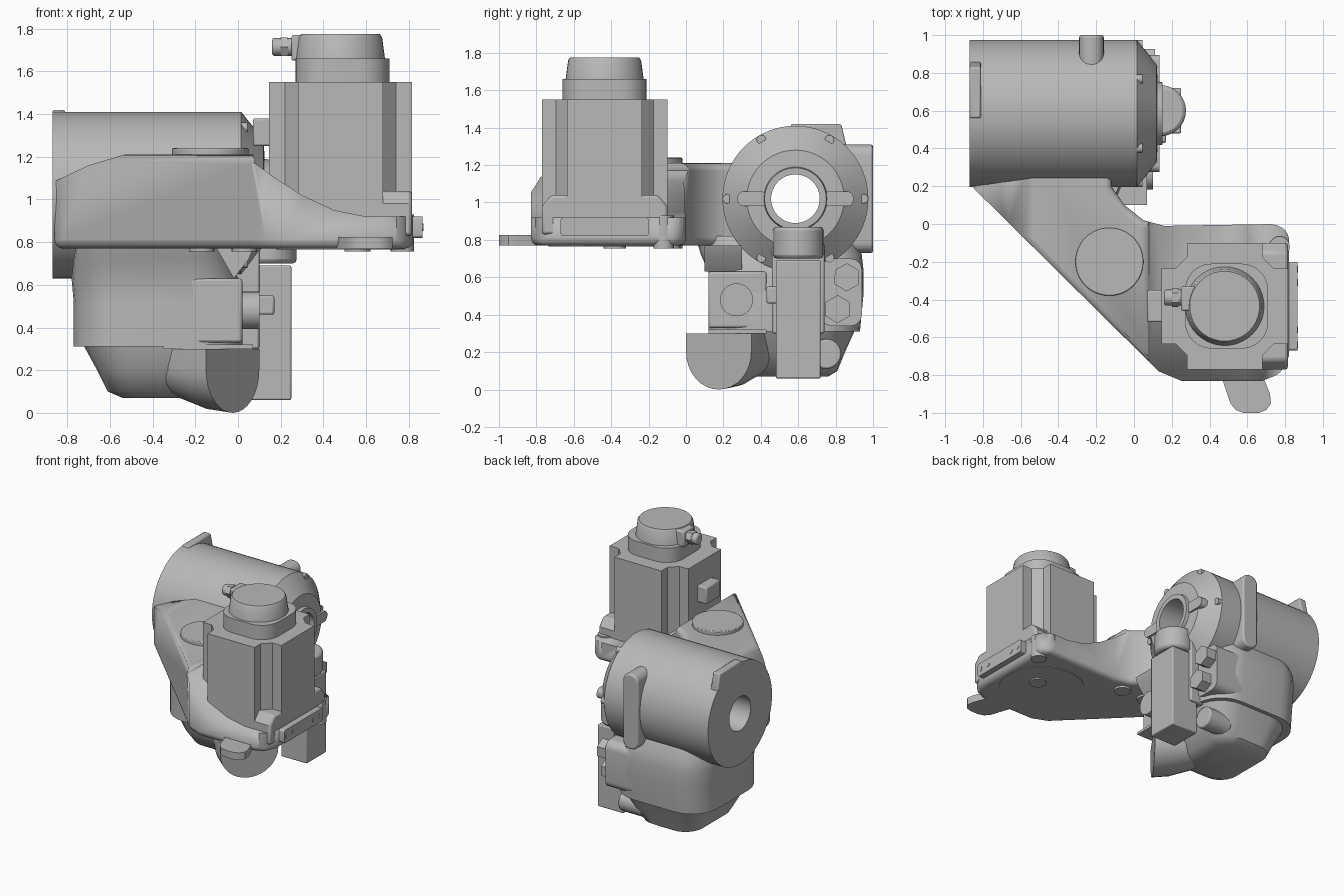
import bpy, bmesh, math
from mathutils import Vector, Matrix

if "Cube" in bpy.data.objects:
    bpy.data.objects.remove(bpy.data.objects["Cube"])

grey = bpy.data.materials.new("cast_grey")
grey.use_nodes = True
colour = (0.48, 0.48, 0.48, 1)
grey.diffuse_color = colour
grey.node_tree.nodes["Principled BSDF"].inputs["Base Color"].default_value = colour


def finish(name, bm, bevel=0, segments=2):
    bmesh.ops.recalc_face_normals(bm, faces=bm.faces)
    mesh = bpy.data.meshes.new(name)
    bm.to_mesh(mesh)
    bm.free()
    ob = bpy.data.objects.new(name, mesh)
    bpy.context.collection.objects.link(ob)
    mesh.materials.append(grey)
    if bevel:
        mod = ob.modifiers.new("bevel", "BEVEL")
        mod.width, mod.segments = bevel, segments
        mod.limit_method, mod.angle_limit = "ANGLE", math.radians(40)
    bpy.ops.object.select_all(action="DESELECT")
    ob.select_set(True)
    bpy.context.view_layer.objects.active = ob
    bpy.ops.object.shade_smooth_by_angle(angle=math.radians(35))
    return ob


def place(axis, a, b, depth):
    return Vector({"x": (depth, a, b), "y": (a, depth, b), "z": (a, b, depth)}[axis])


def loft(name, rings, bevel=0, segments=2):
    bm = bmesh.new()
    loops = [[bm.verts.new(p) for p in ring] for ring in rings]
    n = len(loops[0])
    for low, high in zip(loops, loops[1:]):
        for i in range(n):
            j = (i + 1) % n
            bm.faces.new((low[i], low[j], high[j], high[i]))
    bm.faces.new(loops[0])
    bm.faces.new(loops[-1])
    return finish(name, bm, bevel, segments)


def prism(name, pts, axis, lo, hi, bevel=0, segments=2):
    return loft(name, [[place(axis, a, b, d) for a, b in pts] for d in (lo, hi)], bevel, segments)


def box(name, x, y, z, bevel=0.01):
    return prism(name, [(x[0], y[0]), (x[1], y[0]), (x[1], y[1]), (x[0], y[1])], "z", *z, bevel)


def circle(a, b, r, n=32, turn=0):
    angles = [math.tau * i / n + turn for i in range(n)]
    return [(a + r * math.cos(t), b + r * math.sin(t)) for t in angles]


def cyl(name, axis, a, b, r, lo, hi, n=32, bevel=0):
    return prism(name, circle(a, b, r, n), axis, lo, hi, bevel)


def rounded(x0, x1, y0, y1, r, steps=6):
    corners = [(x1 - r, y1 - r), (x0 + r, y1 - r), (x0 + r, y0 + r), (x1 - r, y0 + r)]
    return [(cx + r * math.cos(t), cy + r * math.sin(t))
            for k, (cx, cy) in enumerate(corners)
            for t in [(k + s / steps) * math.pi / 2 for s in range(steps + 1)]]


def stack(name, layers):
    return loft(name, [[(x, y, z) for x, y in rounded(*rect)] for z, *rect in layers])


HY, HZ = 0.585, 1.02   # joint axis
MX, MY = 0.48, -0.435  # upright motor axis

# Hollow joint housing with tapered end cover and hub, turned round the x axis
profile = [(-0.87, 0.13), (-0.87, 0.39), (0.015, 0.39), (0.1, 0.285), (0.12, 0.26),
           (0.125, 0.17), (0.15, 0.165), (0.15, 0.13)]
bm = bmesh.new()
spin = [[bm.verts.new((x, HY + r * math.cos(math.tau * i / 64), HZ + r * math.sin(math.tau * i / 64)))
         for x, r in profile] for i in range(64)]
for i, ring in enumerate(spin):
    after = spin[(i + 1) % 64]
    for k in range(len(profile)):
        m = (k + 1) % len(profile)
        bm.faces.new((ring[k], ring[m], after[m], after[k]))
finish("joint_housing", bm)
for i in range(6):
    t = math.tau * i / 6
    cyl("cover_bolt", "x", HY + 0.365 * math.cos(t), HZ + 0.365 * math.sin(t), 0.025, -0.03, 0.045, 12)
for side in (-1, 1):
    a, b = sorted((HY + side * 0.15, HY + side * 0.31))
    prism("hub_ear", rounded(a, b, HZ - 0.04, HZ + 0.04, 0.035), "x", 0.05, 0.135)
prism("flange_pad", [(0.56, 1.2), (0.56, 1.42), (0.83, 1.42), (0.87, 1.25), (0.85, 1.15)], "x", -0.87, -0.81, 0.01)
prism("rear_rib", rounded(-0.29, -0.16, 0.73, 1.31, 0.06), "y", 0.8, 1.0, 0.012)

# Diagonal arm: rounded plan shape trimmed by a sloping front profile
plan = [(-0.86, 0.4), (-0.86, 0.2), (0.06, -0.71), (0.13, -0.78), (0.25, -0.83), (0.68, -0.83),
        (0.78, -0.79), (0.82, -0.7), (0.82, -0.05), (0.76, 0), (0.16, -0.01), (0.05, 0.02),
        (-0.05, 0.1), (-0.12, 0.2), (-0.12, 0.4)]
arm = prism("arm", plan, "z", 0.77, 1.21, 0.1, 5)
slope = [(-1, 0.7), (-1, 1.05), (-0.87, 1.08), (-0.7, 1.16), (-0.5, 1.22), (0.07, 1.22), (0.08, 1.17),
         (0.16, 1.11), (0.3, 1.02), (0.45, 0.95), (0.6, 0.92), (1, 0.92), (1, 0.7)]
trim = prism("arm_trim", slope, "y", -1.2, 1)
trim.hide_render = True
trim.hide_set(True)
cut = arm.modifiers.new("trim", "BOOLEAN")
cut.operation, cut.object, cut.solver = "INTERSECT", trim, "EXACT"
arm.modifiers.move(len(arm.modifiers) - 1, 1)
cyl("arm_cap", "z", -0.13, -0.2, 0.18, 1.15, 1.24, 48, 0.006)
prism("arm_gusset", [(-0.1, 0.77), (0.07, 0.77), (0.05, 0.72), (-0.02, 0.63)], "y", 0.1, 0.3)

# Motor seat: chamfered block, side plate, lugs, foot tongue and underside disc
seat = [(-0.77, 0.83), (-0.77, 0.98), (-0.72, 1.04), (-0.15, 1.04), (-0.1, 0.98), (-0.1, 0.83)]
prism("seat_block", seat, "x", 0.66, 0.815, 0.015)
prism("side_plate", rounded(-0.67, -0.2, 0.82, 0.92, 0.015), "x", 0.78, 0.865)
for y in (-0.64, -0.56, -0.31, -0.24):
    cyl("plate_screw", "x", y, 0.87, 0.018, 0.86, 0.868, 12)
cyl("corner_lug", "z", 0.77, -0.12, 0.055, 0.755, 0.93, 20)
cyl("underside_disc", "z", MX, MY, 0.3, 0.765, 0.8, 48)
for x, y in ((-0.17, -0.08), (0.03, -0.09), (0.56, -0.38)):
    cyl("underside_foot", "z", x, y, 0.06, 0.755, 0.83, 20)
tongue = [(0.46, -0.8), (0.51, -0.95), (0.54, -0.985), (0.58, -1), (0.66, -1), (0.7, -0.985),
          (0.725, -0.95), (0.72, -0.9), (0.66, -0.75), (0.5, -0.7)]
prism("foot_tongue", tongue, "z", 0.77, 0.825)

# Upright motor with notched corners, stepped cap and connectors
quarter = [(0.335, 0.2), (0.26, 0.2), (0.2, 0.26), (0.2, 0.335)]
outline = []
for k in range(4):
    turn = Matrix.Rotation(k * math.pi / 2, 2)
    outline += [turn @ Vector(p) + Vector((MX, MY)) for p in quarter]
prism("motor_body", outline, "z", 0.85, 1.55)
prism("motor_collar", rounded(0.27, 0.71, -0.66, -0.21, 0.14), "z", 1.54, 1.66)
loft("motor_cap", [[(x, y, z) for x, y in circle(MX, MY, r, 40)]
                   for z, r in ((1.65, 0.21), (1.76, 0.195), (1.775, 0.185))])
box("cap_outlet", (0.25, 0.45), (-0.46, -0.33), (1.65, 1.77))
cyl("outlet_plug", "x", -0.39, 1.715, 0.042, 0.16, 0.27, 16, 0.01)
cyl("outlet_nut", "x", -0.39, 1.715, 0.05, 0.2, 0.235, 6)
box("power_socket", (0.07, 0.16), (-0.52, -0.35), (1.25, 1.38))

# Lower gearbox body and its bottom cover
stack("gearbox_body", [(0.31, -0.77, 0.02, 0.12, 0.93, 0.22), (0.52, -0.77, 0.02, 0.12, 0.95, 0.22),
                       (0.63, -0.78, 0.0, 0.12, 0.95, 0.22), (0.72, -0.77, -0.04, 0.08, 0.94, 0.2),
                       (0.82, -0.75, -0.08, 0.05, 0.89, 0.18)])
stack("bottom_cover", [(0.07, -0.54, -0.2, 0.3, 0.76, 0.1), (0.1, -0.61, -0.14, 0.24, 0.81, 0.14),
                       (0.2, -0.66, -0.06, 0.17, 0.85, 0.18), (0.31, -0.72, 0.0, 0.14, 0.9, 0.22)])
box("cover_lip", (-0.35, 0.07), (0.12, 0.43), (0.3, 0.32), 0)
wide, out = Vector((0.58, 0.81, 0)), Vector((0.81, -0.58, 0))
arc = [math.pi * (1 + i / 16) for i in range(17)]
snout = [(-0.215, 0.3)] + [(0.215 * math.cos(t), 0.2 + 0.2 * math.sin(t)) for t in arc] + [(0.215, 0.3)]
loft("cover_snout", [[Vector((-0.025, 0.175, z + lift * (0.3 - z))) + wide * w * taper + out * d
                      for w, z in snout]
                     for d, lift, taper in ((0, 0, 1), (-0.12, 0.05, 0.98), (-0.4, 0.35, 0.7))])
cyl("drain_plug", "x", 0.75, 0.19, 0.08, -0.2, 0.0, 24, 0.01)

# Small side motor hanging below the hub
box("side_motor", (0.03, 0.25), (0.48, 0.72), (0.06, 0.69), 0.008)
cyl("side_motor_cap", "z", 0.14, 0.6, 0.135, 0.7, 0.87, 32, 0.02)
box("side_motor_bridge", (-0.05, 0.1), (0.46, 0.74), (0.3, 0.8))
box("side_motor_socket", (0.02, 0.17), (0.43, 0.49), (0.46, 0.55))

# Cable sockets on the side of the gearbox
box("round_socket_box", (-0.25, 0.02), (0.12, 0.43), (0.33, 0.63), 0.012)
cyl("round_socket", "x", 0.27, 0.48, 0.088, 0, 0.1, 32)
prism("hex_socket_plate", rounded(0.72, 0.94, 0.34, 0.7, 0.06), "x", -0.2, 0.03)
for y, z in ((0.86, 0.6), (0.81, 0.43)):
    prism("hex_socket", circle(y, z, 0.075, 6, 0.5), "x", 0, 0.11)
